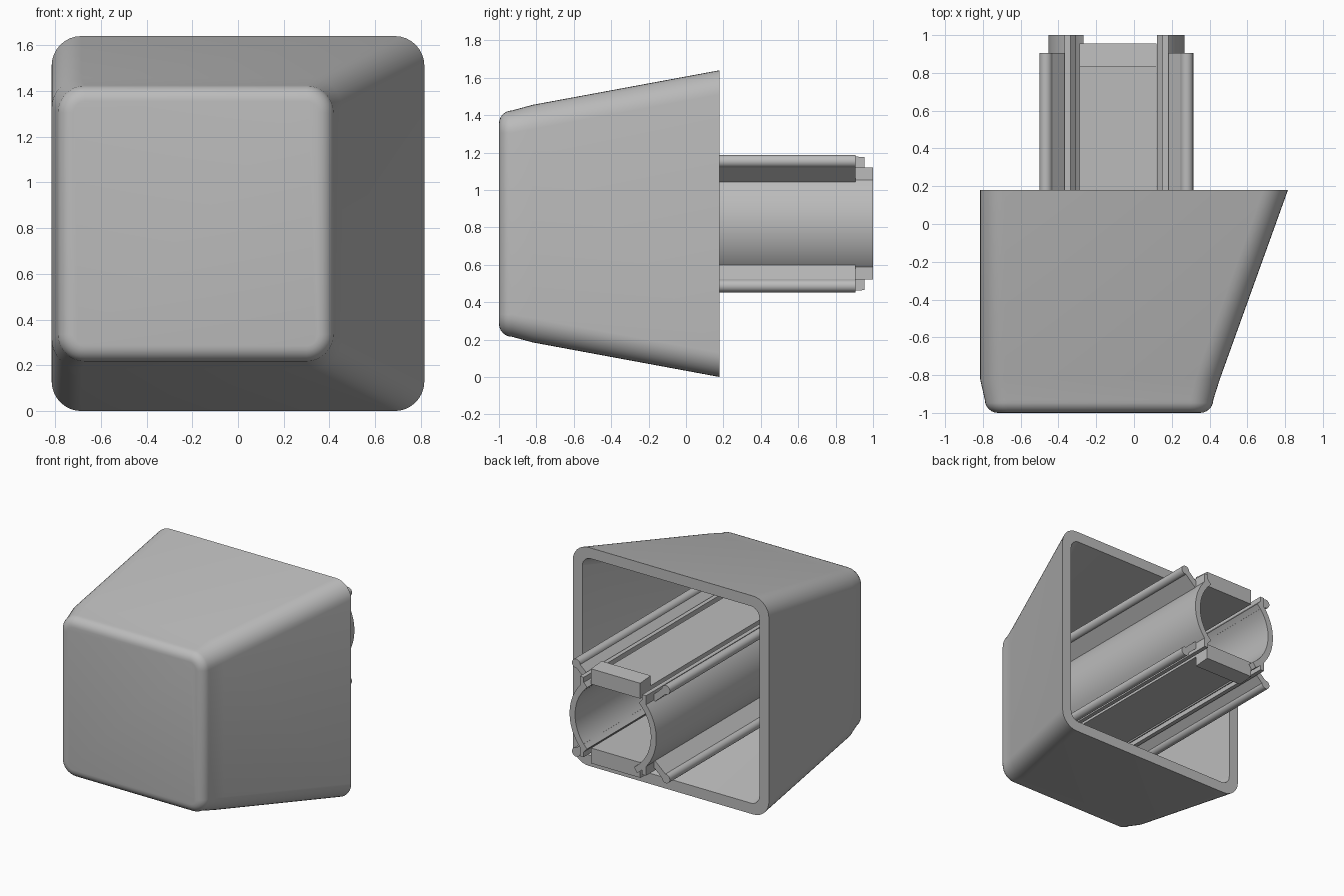
import bpy, bmesh
from math import sin, cos, pi, radians, atan2, asin
from mathutils import Vector

cube = bpy.data.objects.get("Cube")
if cube:
    bpy.data.objects.remove(cube, do_unlink=True)

grey = bpy.data.materials.new("plain grey")
grey.use_nodes = True
GREY = (0.5, 0.5, 0.5, 1)
grey.diffuse_color = GREY
grey.node_tree.nodes["Principled BSDF"].inputs["Base Color"].default_value = GREY

CX, CZ = -0.093, 0.82      # stem axis
FLOOR = -0.9               # bottom of the hollow


def finish(name, bm):
    bmesh.ops.recalc_face_normals(bm, faces=bm.faces)
    mesh = bpy.data.meshes.new(name)
    bm.to_mesh(mesh)
    bm.free()
    mesh.materials.append(grey)
    obj = bpy.data.objects.new(name, mesh)
    bpy.context.collection.objects.link(obj)
    bpy.ops.object.select_all(action='DESELECT')
    obj.select_set(True)
    bpy.context.view_layer.objects.active = obj
    bpy.ops.object.shade_smooth_by_angle(angle=radians(32))
    return obj


def rounded_ring(bm, y, x0, x1, half, r, n=8):
    """Rounded rectangle of vertices across the y axis."""
    ring = []
    corners = [(x1 - r, half - r), (x0 + r, half - r),
               (x0 + r, r - half), (x1 - r, r - half)]
    for k, (cx, cz) in enumerate(corners):
        for i in range(n + 1):
            a = (k + i / n) * pi / 2
            ring.append(bm.verts.new((cx + r * cos(a), y, CZ + cz + r * sin(a))))
    return ring


def prism(name, points, y0, y1):
    """Extrude an (x, z) outline, relative to the stem axis, along y."""
    bm = bmesh.new()
    base = bm.faces.new([bm.verts.new((CX + x, y0, CZ + z)) for x, z in points])
    ext = bmesh.ops.extrude_face_region(bm, geom=[base])
    moved = [g for g in ext["geom"] if isinstance(g, bmesh.types.BMVert)]
    bmesh.ops.translate(bm, verts=moved, vec=Vector((0, y1 - y0, 0)))
    return finish(name, bm)


def box(name, x0, x1, z0, z1, y0, y1):
    return prism(name, [(x0, z0), (x1, z0), (x1, z1), (x0, z1)], y0, y1)


# Hollow cap: tapered outside, rounded front, inner wall and floor
sections = [(0.18, -0.815, 0.815, 0.82, 0.13),
            (-0.82, -0.815, 0.455, 0.635, 0.13)]
FILLET = 0.07
for i in range(7):
    t = i / 6 * pi / 2
    d = FILLET * (1 - cos(t))
    sections.append((-0.93 - FILLET * sin(t), -0.79 + d, 0.42 - d, 0.605 - d, 0.12 - d))
inner = [(FLOOR, -0.735, 0.35, 0.54, 0.07),
         (0.18, -0.735, 0.735, 0.74, 0.07)]

bm = bmesh.new()
outer_rings = [rounded_ring(bm, *s) for s in sections]
inner_rings = [rounded_ring(bm, *s) for s in inner]
bm.faces.new(outer_rings[-1])
bm.faces.new(inner_rings[0])
for rings in (outer_rings, inner_rings, [inner_rings[-1], outer_rings[0]]):
    for a, b in zip(rings, rings[1:]):
        for i in range(len(a)):
            j = (i + 1) % len(a)
            bm.faces.new((a[i], a[j], b[j], b[i]))
finish("cap_shell", bm)

# Split tube: two curved walls with straight lips beside the slots
R_OUT, R_IN, N = 0.36, 0.315, 28
for side, word in ((1, "left"), (-1, "right")):
    top = pi / 2 - asin(0.245 / R_OUT)
    low = pi / 2 - asin((0.245 if side > 0 else 0.2) / R_OUT)
    angles = [-low + (top + low) * i / N for i in range(N + 1)]
    outline = [(side * R_OUT * cos(a), R_OUT * sin(a)) for a in angles]
    outline += [(side * R_IN * cos(a), R_IN * sin(a)) for a in reversed(angles)]
    prism("tube_wall_" + word, outline, FLOOR, 1.0)
    for up, level in ((1, "upper"), (-1, "lower")):
        zs = sorted((up * 0.2, up * 0.3))
        xs = sorted((side * 0.243, side * 0.275))
        box(f"tube_lip_{level}_{word}", *xs, *zs, FLOOR, 1.0)

# Guide ribs: thin fins with round heads
HEAD, REACH, HALF = 0.034, 0.5, 0.023
for sx, wx in ((1, "left"), (-1, "right")):
    for sz, wz in ((1, "upper"), (-1, "lower")):
        direction = atan2(sz * 0.335, sx * 0.375)
        neck = pi - asin(HALF / HEAD)
        shape = [(0.335, -HALF)]
        for i in range(19):
            a = -neck + 2 * neck * i / 18
            shape.append((REACH + HEAD * cos(a), HEAD * sin(a)))
        shape.append((0.335, HALF))
        c, s = cos(direction), sin(direction)
        prism(f"guide_rib_{wz}_{wx}",
              [(u * c - v * s, u * s + v * c) for u, v in shape], FLOOR, 0.905)

# Spring tabs with hooked ends
for up, level in ((1, "upper"), (-1, "lower")):
    box("spring_tab_" + level, -0.195, 0.213, *sorted((up * 0.24, up * 0.29)), FLOOR, 0.955)
    hook = box("tab_hook_" + level, -0.195, 0.213, *sorted((up * 0.27, up * 0.365)), 0.83, 0.955)
    for v in hook.data.vertices:      # slope the hook's leading edge
        if v.co.y > 0.9 and abs(v.co.z - CZ) > 0.33:
            v.co.z -= up * 0.01
